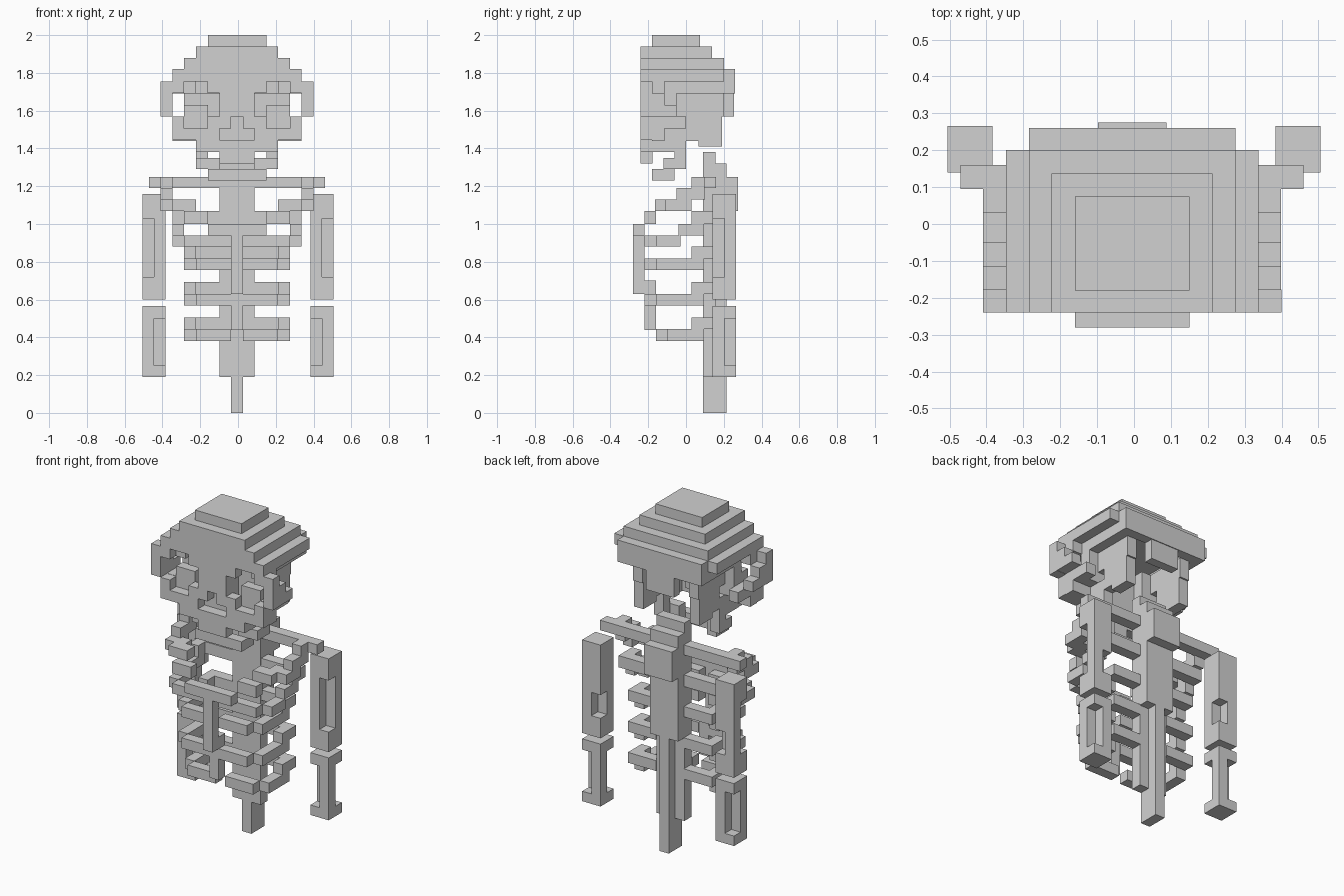
import bpy, bmesh
from mathutils import Vector

if "Cube" in bpy.data.objects:
    bpy.data.objects.remove(bpy.data.objects["Cube"], do_unlink=True)

bone = bpy.data.materials.new("bone_grey")
bone.use_nodes = True
BONE = (0.64, 0.64, 0.64, 1)
bone.diffuse_color = BONE
bone.node_tree.nodes["Principled BSDF"].inputs["Base Color"].default_value = BONE

U = 0.0622      # block size
SHIFT = -0.005  # slight sideways offset of the head and torso


def build(name, boxes, mirror=False, shift=SHIFT):
    """One object from boxes (x0, x1, y0, y1, z0, z1), optionally with mirrored copies."""
    bm = bmesh.new()
    for x0, x1, y0, y1, z0, z1 in boxes:
        for s in ((1, -1) if mirror else (1,)):
            centre = Vector((s * (x0 + x1) / 2 + shift, (y0 + y1) / 2, (z0 + z1) / 2))
            size = Vector((x1 - x0, y1 - y0, z1 - z0))
            for v in bmesh.ops.create_cube(bm, size=1)["verts"]:
                v.co = v.co * size + centre
    mesh = bpy.data.meshes.new(name)
    bm.to_mesh(mesh)
    bm.free()
    mesh.materials.append(bone)
    obj = bpy.data.objects.new(name, mesh)
    bpy.context.collection.objects.link(obj)
    return obj


# Stepped skull cap
build("skull_cap", [
    (-.155, .155, -.18, .075, 1.94, 2.0),
    (-.218, .218, -.24, .137, 1.88, 1.94),
    (-.28, .28, -.24, .20, 1.82, 1.88),
    (-.342, .342, -.24, .20, 1.755, 1.82),
])
build("skull_back", [
    (-.28, .28, .20, .26, 1.69, 1.82),
    (-.093, .093, .20, .255, 1.57, 1.69),
])
# Skull sides step inwards below the cap
build("skull_sides", [(.28, .342, -.18, -.115, 1.69, 1.755),
                      (.218, .28, -.18, .20, 1.69, 1.755),
                      (.155, .218, -.05, .20, 1.57, 1.69)], True)

# Face made from rows of blocks, with eye sockets and nose opening left out
face_rows = [
    "##..#####..##",
    "#....###....#",
    "#....###....#",
    ".#..##.##..#.",
    ".####...####.",
    "...#######...",
    ".....###.....",
]
face = []
for r, row in enumerate(face_rows):
    top = 1.755 - r * U
    start = None
    for c, ch in enumerate(row + "."):
        if ch == "#" and start is None:
            start = c
        elif ch != "#" and start is not None:
            face.append(((start - 6.5) * U, (c - 6.5) * U, -.24, -.177, top - U, top))
            start = None
build("face", face)
build("eye_socket_backs", [(.093, .28, -.12, -.05, 1.505, 1.69),
                           (.155, .28, -.18, -.12, 1.505, 1.63)], True)
build("nose_back", [(-.093, .093, -.177, -.115, 1.44, 1.755)])
build("cheekbones", [(.342, .404, -.18, -.115, 1.57, 1.69),
                     (.342, .404, -.115, -.05, 1.57, 1.63),
                     (.218, .342, -.18, -.115, 1.44, 1.57),
                     (.28, .342, -.115, 0, 1.505, 1.57)], True)
build("palate", [(.155, .218, -.18, 0, 1.38, 1.505)], True)

# Jaw
build("jaw_hinges", [(.155, .218, .065, .19, 1.41, 1.60),
                     (.155, .218, 0, .065, 1.44, 1.57)], True)
build("jaw_sides", [(.155, .218, -.12, -.06, 1.29, 1.35),
                    (.155, .218, -.06, 0, 1.29, 1.50),
                    (.093, .155, -.12, -.06, 1.23, 1.35)], True)
build("chin", [(-.155, .155, -.18, -.12, 1.23, 1.29)])

# Spine
build("spine", [(-.093, .093, .09, .155, .19, 1.32),
                (-.093, .093, .155, .215, .69, 1.32),
                (-.093, .093, .215, .275, 1.07, 1.25),
                (-.093, .093, .09, .155, 1.32, 1.38),
                (-.031, .031, .09, .215, 0, .69)])

# Breastbone
build("breastbone", [(-.155, .155, -.28, -.22, .94, 1.0),
                     (-.031, .031, -.28, -.22, .63, .94),
                     (-.031, .031, -.22, -.16, .44, .70)])

# Shoulder bar and collarbones stepping down to the breastbone
build("shoulder_bar", [(.093, .465, .095, .16, 1.19, 1.25)], True)
build("collarbones", [(.342, .404, .03, .10, 1.13, 1.25),
                      (.342, .404, -.05, .03, 1.07, 1.19),
                      (.28, .404, -.11, -.03, 1.07, 1.13),
                      (.218, .342, -.165, -.09, 1.07, 1.13),
                      (.155, .28, -.22, -.16, 1.0, 1.07)], True)


def rib(name, top, side=.28, front=-.22):
    """Rib pair: back and upper side one block above the lower side and front."""
    mid, low = top - U, top - 2 * U
    build(name, [(.093, side, .095, .16, mid, top),
                 (side - U, side, .03, .095, mid, top),
                 (side - U, side, front + U, .095, low, mid),
                 (.031, side - U, front, front + U, low, mid)], True)


# Top rib pair is wider and drops one more step
build("rib_1", [(.093, .342, .095, .16, 1.0, 1.07),
                (.28, .342, .03, .095, 1.0, 1.07),
                (.28, .342, -.04, .095, .94, 1.0),
                (.28, .342, -.16, -.03, .88, .94),
                (.031, .28, -.22, -.16, .88, .94)], True)
rib("rib_2", .88)
rib("rib_3", .692)
rib("rib_4", .505, front=-.16)


def arm_bone(name, z0, z1, notches):
    """Square bone of four corner columns, each with an optional notch (z0, z1)."""
    xs, ys = (.383, .444, .505), (.14, .203, .265)
    boxes = []
    for i in (0, 1):
        for j in (0, 1):
            a, b = notches.get((i, j), (z1, z1))
            spans = [(z0, a), (b, z1)]
            boxes += [(xs[i], xs[i + 1], ys[j], ys[j + 1], p, q) for p, q in spans if q > p]
    build(name, boxes, True, 0)


# Arms: keys are (outer, back) corners
arm_bone("upper_arms", .60, 1.16, {(1, 0): (.72, 1.03), (0, 1): (.72, .86)})
arm_bone("forearms", .19, .565, {(0, 0): (.25, .50), (1, 1): (.25, .50)})
